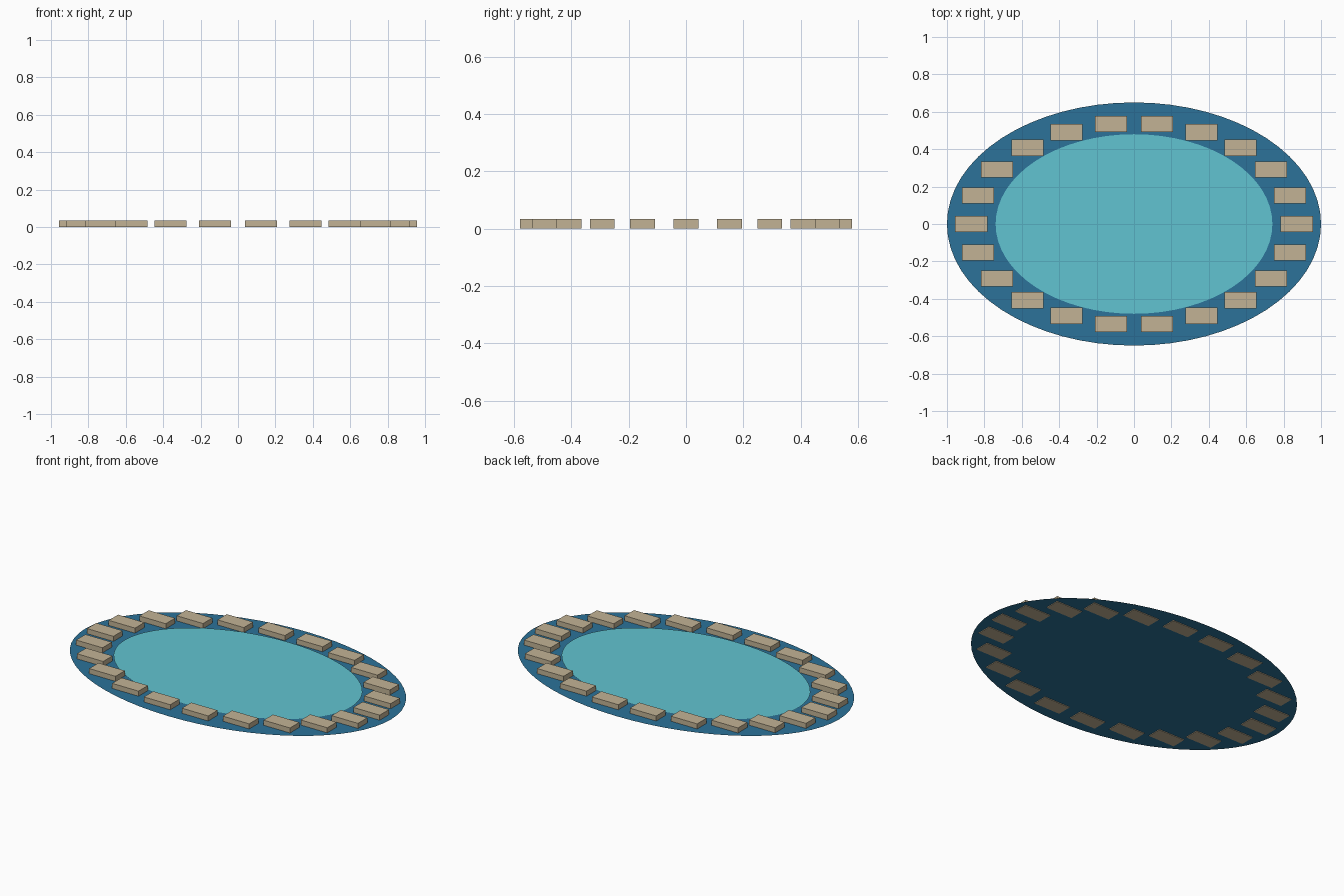
import bpy, bmesh, math
from mathutils import Matrix

if "Cube" in bpy.data.objects:
    bpy.data.objects.remove(bpy.data.objects["Cube"])


def material(name, color):
    m = bpy.data.materials.new(name)
    m.diffuse_color = (*color, 1)
    m.use_nodes = True
    m.node_tree.nodes["Principled BSDF"].inputs["Base Color"].default_value = m.diffuse_color
    return m


def add_object(name, bm, mat):
    me = bpy.data.meshes.new(name)
    bm.to_mesh(me)
    bm.free()
    me.materials.append(mat)
    ob = bpy.data.objects.new(name, me)
    bpy.context.collection.objects.link(ob)
    return ob


def ellipse(name, rx, ry, z, mat):
    bm = bmesh.new()
    bmesh.ops.create_circle(bm, cap_ends=True, segments=64, radius=1,
                            matrix=Matrix.Translation((0, 0, z)) @ Matrix.Diagonal((rx, ry, 1, 1)))
    add_object(name, bm, mat)


deep = material("deep_water", (0.025, 0.17, 0.32))
shallow = material("shallow_water", (0.12, 0.55, 0.64))
stone = material("stone", (0.54, 0.45, 0.30))

# Flat water sheets: dark outer rim and lighter pool
ellipse("outer_water", 1.0, 0.65, 0.004, deep)
ellipse("inner_water", 0.74, 0.48, 0.008, shallow)

# Ring of axis-aligned edging stones
COUNT = 22
for i in range(COUNT):
    a = 2 * math.pi * i / COUNT
    bm = bmesh.new()
    bmesh.ops.create_cube(bm, size=1, matrix=Matrix.Translation(
        (0.87 * math.cos(a), 0.54 * math.sin(a), 0.017)) @ Matrix.Diagonal((0.172, 0.087, 0.034, 1)))
    add_object(f"edging_stone_{i + 1}", bm, stone)
